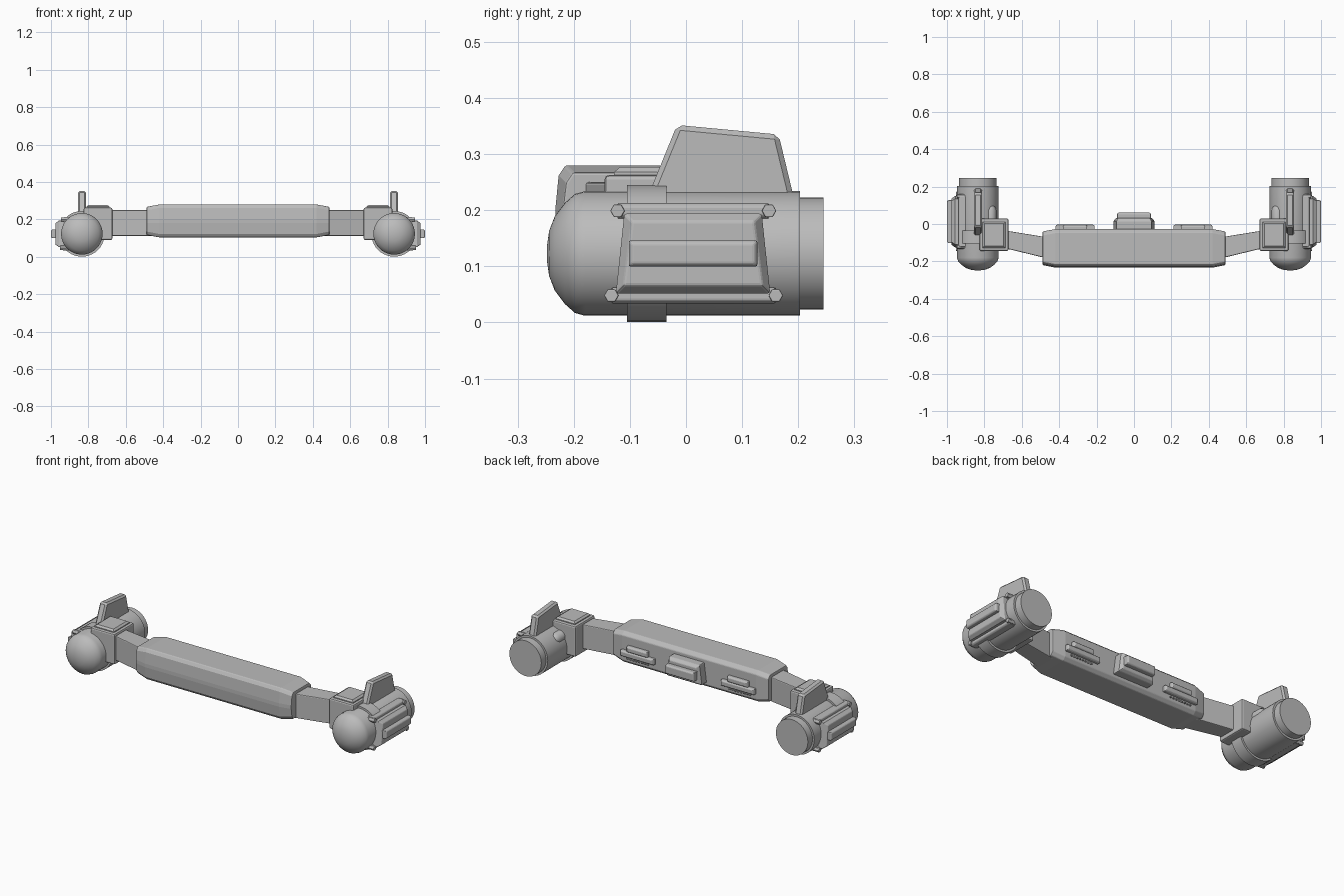
import bpy, bmesh, math
from mathutils import Vector

if "Cube" in bpy.data.objects:
    bpy.data.objects.remove(bpy.data.objects["Cube"])

GREY = (0.5, 0.5, 0.5, 1)
mat = bpy.data.materials.new("plain grey")
mat.use_nodes = True
mat.diffuse_color = GREY
mat.node_tree.nodes["Principled BSDF"].inputs["Base Color"].default_value = GREY

POD_X, POD_Z, POD_R = 0.835, 0.123, 0.111


def loft(name, rings, bevel=0.0, mirror=False, smooth=False, segments=2):
    """Skin matching rings of points, cap both ends, then bevel and mirror."""
    bm = bmesh.new()
    loops = [[bm.verts.new(p) for p in ring] for ring in rings]
    n = len(loops[0])
    for a, b in zip(loops, loops[1:]):
        for i in range(n):
            bm.faces.new((a[i], a[(i + 1) % n], b[(i + 1) % n], b[i]))
    bm.faces.new(loops[0])
    bm.faces.new(loops[-1])
    bmesh.ops.recalc_face_normals(bm, faces=bm.faces)
    mesh = bpy.data.meshes.new(name)
    bm.to_mesh(mesh)
    bm.free()
    mesh.materials.append(mat)
    ob = bpy.data.objects.new(name, mesh)
    bpy.context.collection.objects.link(ob)
    if smooth:
        bpy.ops.object.select_all(action="DESELECT")
        ob.select_set(True)
        bpy.context.view_layer.objects.active = ob
        bpy.ops.object.shade_smooth_by_angle(angle=math.radians(35))
    if bevel:
        mod = ob.modifiers.new("Bevel", "BEVEL")
        mod.width, mod.segments = bevel, segments
        mod.limit_method, mod.angle_limit = "ANGLE", math.radians(35)
    if mirror:
        ob.modifiers.new("Mirror", "MIRROR")
    return ob


def box(name, x, y, z, **kw):
    rings = [[(x[0], y[0], h), (x[1], y[0], h), (x[1], y[1], h), (x[0], y[1], h)] for h in z]
    return loft(name, rings, **kw)


def lathe_y(name, profile, x, z, sides=40, **kw):
    """Turn (y, radius) pairs about an axis parallel to y."""
    turn = [2 * math.pi * i / sides for i in range(sides)]
    rings = [[(x + r * math.cos(t), y, z + r * math.sin(t)) for t in turn] for y, r in profile]
    return loft(name, rings, smooth=True, **kw)


def panel(name, outline, depths, inset, axis, **kw):
    """Raise a flat outline along x or y, shrinking the last ring by inset."""
    cu = sum(p[0] for p in outline) / len(outline)
    cz = sum(p[1] for p in outline) / len(outline)
    rings = []
    for k, d in enumerate(depths):
        g = inset if k == len(depths) - 1 else 0
        pts = [(u - math.copysign(g, u - cu), z - math.copysign(g, z - cz)) for u, z in outline]
        rings.append([(d, u, z) if axis == "x" else (u, d, z) for u, z in pts])
    return loft(name, rings, **kw)


def rect(u0, u1, z0, z1):
    return [(u0, z0), (u1, z0), (u1, z1), (u0, z1)]


# Central beam: rounded section, narrowing at both ends
beam = []
for x, g in ((-0.488, 0.014), (-0.42, 0.001), (0.42, 0.001), (0.488, 0.014)):
    y0, y1, z0, z1, c = -0.234 + g, -0.026 - g, 0.103 + g, 0.281 - g, 0.018
    beam.append([(x, y0 + c, z0), (x, y1 - c, z0), (x, y1, z0 + c), (x, y1, z1 - c),
                 (x, y1 - c, z1), (x, y0 + c, z1), (x, y0 + 0.006, z1 - c), (x, y0, 0.2),
                 (x, y0, 0.18), (x, y0 + 0.006, z0 + c)])
loft("central_beam", beam, bevel=0.004)

# Arms swept back to the corner blocks
arm = []
for x, y0, y1 in ((0.44, -0.19, -0.075), (0.7, -0.127, -0.033)):
    arm.append([(x, y0, 0.112), (x, y1, 0.112), (x, y1, 0.25), (x, y0, 0.25)])
loft("arm", arm, bevel=0.005, mirror=True)

# Corner blocks with raised lids
box("corner_block", (0.672, 0.825), (-0.145, 0.03), (0.09, 0.263), bevel=0.008, mirror=True)
lid = []
for z, g in ((0.255, 0), (0.268, 0), (0.277, 0.01)):
    lid.append([(0.688 + g, -0.128 + g, z), (0.81 - g, -0.128 + g, z),
                (0.81 - g, 0.012 - g, z), (0.688 + g, 0.012 - g, z)])
loft("corner_block_lid", lid, mirror=True)

# Pods: domed nose, barrel, rear cap and collar
nose = [(-0.248, 0.012), (-0.244, 0.04), (-0.234, 0.066), (-0.216, 0.09), (-0.198, 0.106)]
lathe_y("pod_barrel", nose + [(-0.18, POD_R), (0.203, POD_R)], POD_X, POD_Z, mirror=True)
lathe_y("pod_rear_cap", [(0.19, 0.1), (0.245, 0.1)], POD_X, POD_Z, mirror=True)
lathe_y("pod_collar", [(-0.105, 0.122), (-0.035, 0.122)], POD_X, POD_Z, mirror=True)
lathe_y("pod_inner_strut", [(0, 0.032), (0.075, 0.032), (0.092, 0.024), (0.102, 0.01)],
        0.768, 0.187, sides=16, mirror=True)

# Upright fins
fin = [[(x, -0.072, 0.215), (x, -0.016, 0.352), (x, 0.165, 0.335), (x, 0.194, 0.215)]
       for x in (0.812, 0.856)]
loft("fin", fin, bevel=0.009, mirror=True, segments=1)

# Outer side panels of the pods
panel("side_panel", [(-0.125, 0.052), (0.15, 0.052), (0.135, 0.194), (-0.11, 0.194)],
      (0.88, 0.957, 0.977), 0.014, "x", bevel=0.004, mirror=True)
panel("side_panel_bar", rect(-0.102, 0.127, 0.1, 0.146), (0.95, 0.994, 1.0), 0.006, "x",
      bevel=0.003, mirror=True)

# Rails above and below each side panel, with bolts at their ends
for label, z, x, y0, y1 in (("lower", 0.048, 0.935, -0.133, 0.16),
                            ("upper", 0.199, 0.93, -0.122, 0.148)):
    panel(label + "_rail", rect(y0, y1, z - 0.014, z + 0.014), (0.88, x, x + 0.008), 0.006,
          "x", bevel=0.003, mirror=True)
    for end, y in (("front", y0), ("rear", y1)):
        hexagon = [(y + 0.013 * math.cos(a * math.pi / 3), z + 0.013 * math.sin(a * math.pi / 3))
                   for a in range(6)]
        loft(f"{label}_{end}_bolt", [[(d, u, w) for u, w in hexagon] for d in (0.88, x + 0.016)],
             bevel=0.002, mirror=True)

# Rear centre hatch on the beam
panel("rear_hatch", [(-0.11, 0.135), (0.11, 0.135), (0.095, 0.245), (-0.095, 0.245)],
      (-0.04, 0.015, 0.032), 0.012, "y", bevel=0.004)
panel("rear_hatch_bar", rect(-0.09, 0.09, 0.165, 0.215), (0.02, 0.055, 0.061), 0.006, "y",
      bevel=0.003)

# Rear side latches with a row of small teeth below
panel("rear_latch", rect(0.21, 0.42, 0.152, 0.185), (-0.04, -0.012, -0.004), 0.005, "y",
      bevel=0.003, mirror=True)
panel("rear_latch_cover", rect(0.25, 0.38, 0.183, 0.216), (-0.04, -0.012, -0.004), 0.006, "y",
      bevel=0.003, mirror=True)
for i in range(8):
    x = 0.252 + i * 0.018
    box("rear_latch_tooth", (x, x + 0.009), (-0.04, -0.02), (0.135, 0.142), mirror=True)
